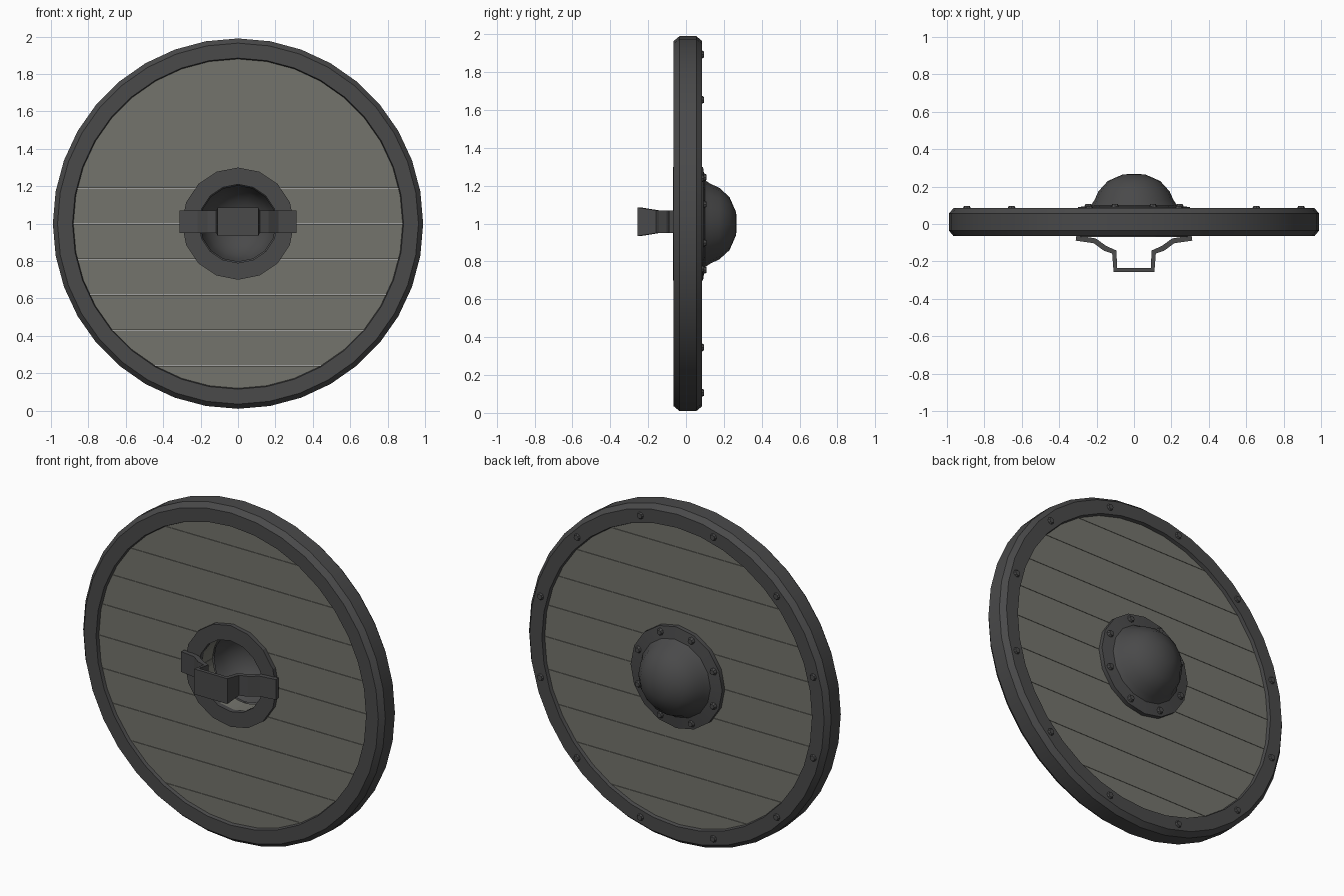
import bpy, bmesh, math
from mathutils import Matrix, Vector

if "Cube" in bpy.data.objects:
    bpy.data.objects.remove(bpy.data.objects["Cube"])

CZ = 1.0  # height of the shield centre


def material(name, col):
    m = bpy.data.materials.new(name)
    m.diffuse_color = (*col, 1)
    m.use_nodes = True
    m.node_tree.nodes["Principled BSDF"].inputs["Base Color"].default_value = m.diffuse_color
    return m


WOOD = material("weathered wood", (0.175, 0.175, 0.152))
IRON = material("dark iron", (0.067, 0.067, 0.068))


def finish(bm, name, mat, smooth=None):
    bmesh.ops.recalc_face_normals(bm, faces=bm.faces)
    me = bpy.data.meshes.new(name)
    bm.to_mesh(me)
    bm.free()
    me.materials.append(mat)
    ob = bpy.data.objects.new(name, me)
    bpy.context.collection.objects.link(ob)
    if smooth:
        bpy.context.view_layer.objects.active = ob
        ob.select_set(True)
        bpy.ops.object.shade_smooth_by_angle(angle=math.radians(smooth))
        ob.select_set(False)
    return ob


def lathe(profile, n, closed=True):
    """Spin a (radius, y) profile round the y axis through the centre."""
    bm = bmesh.new()
    rings = []
    for i in range(n):
        a = 2 * math.pi * i / n
        rings.append([bm.verts.new((r * math.cos(a), y, CZ + r * math.sin(a)))
                      for r, y in profile])
    m = len(profile)
    for i in range(n):
        p, q = rings[i], rings[(i + 1) % n]
        for j in range(m if closed else m - 1):
            k = (j + 1) % m
            bm.faces.new((p[j], p[k], q[k], q[j]))
    bmesh.ops.remove_doubles(bm, verts=bm.verts, dist=1e-5)
    return bm


# Horizontal planks cut from a disc with a round centre hole
COUNT, R, GAP = 10, 0.95, 0.001
for i in range(COUNT):
    z0 = CZ - R + 2 * R * i / COUNT
    z1 = z0 + 2 * R / COUNT
    bm = lathe([(0.21, -0.045), (R, -0.045), (R, 0.065), (0.21, 0.065)], 36)
    for z, n in ((z0 + GAP, -1), (z1 - GAP, 1)):
        bmesh.ops.bisect_plane(bm, geom=bm.verts[:] + bm.edges[:] + bm.faces[:],
                               plane_co=(0, 0, z), plane_no=(0, 0, n), clear_outer=True)
        bmesh.ops.holes_fill(bm, edges=[e for e in bm.edges if e.is_boundary])
    finish(bm, f"plank_{i + 1}", WOOD)

# Iron rim channel wrapped round the edge
finish(lathe([(0.88, -0.045), (0.885, -0.065), (0.965, -0.065), (0.99, -0.035),
              (0.99, 0.055), (0.965, 0.085), (0.885, 0.085), (0.88, 0.065)],
             36, closed=False), "rim", IRON, 35)

# Hollow domed boss with flange on the outer face
finish(lathe([(0.30, 0.065), (0.30, 0.09), (0.23, 0.10), (0.21, 0.13), (0.19, 0.175),
              (0.14, 0.23), (0.06, 0.265), (0, 0.268), (0, 0.25), (0.055, 0.247),
              (0.125, 0.215), (0.17, 0.165), (0.19, 0.12), (0.205, 0.065)],
             16, closed=False), "boss", IRON, 35)

# Backing ring round the hand hole
finish(lathe([(0.21, -0.04), (0.21, -0.07), (0.30, -0.07), (0.30, -0.04)], 16),
       "backing_ring", IRON)

# Bent strap handle across the hand hole: x, y, half height
half = [(0.31, -0.075, 0.06), (0.21, -0.09, 0.06), (0.155, -0.13, 0.06),
        (0.105, -0.15, 0.06), (0.10, -0.245, 0.075)]
path = [(-x, y, h) for x, y, h in half] + [(x, y, h) for x, y, h in reversed(half)]
bm = bmesh.new()
rows = [[bm.verts.new((x, y, CZ + 0.01 + s * h)) for s in (-1, 1)] for x, y, h in path]
for p, q in zip(rows, rows[1:]):
    bm.faces.new((p[0], p[1], q[1], q[0]))
handle = finish(bm, "handle", IRON)
mod = handle.modifiers.new("thickness", 'SOLIDIFY')
mod.thickness, mod.offset = 0.028, 0


# Low rivets on the outer face
def rivets(name, radius, y, count, size):
    bm = bmesh.new()
    for i in range(count):
        a = 2 * math.pi * (i + 0.5) / count
        pos = Vector((radius * math.cos(a), y, CZ + radius * math.sin(a)))
        bmesh.ops.create_cone(bm, cap_ends=True, segments=8, radius1=size * 0.6,
                              radius2=size, depth=0.02,
                              matrix=Matrix.Translation(pos) @ Matrix.Rotation(math.pi / 2, 4, 'X'))
    finish(bm, name, IRON)


rivets("rim_rivets", 0.925, 0.085, 12, 0.026)
rivets("boss_rivets", 0.265, 0.098, 8, 0.024)
